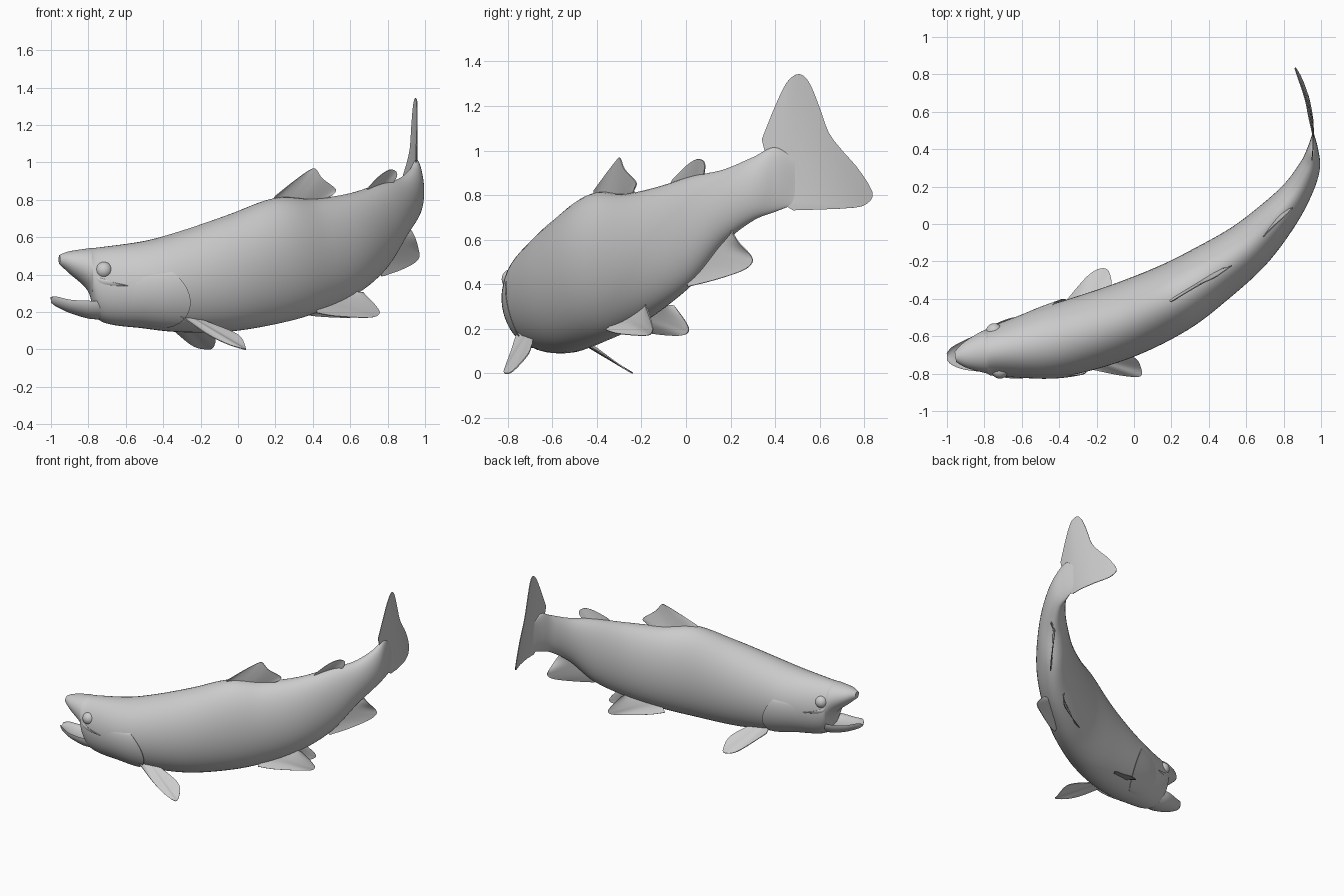
import bpy, math
from mathutils import Vector

cube = bpy.data.objects.get("Cube")
if cube:
    bpy.data.objects.remove(cube)

grey = bpy.data.materials.new("plain_grey")
grey.use_nodes = True
grey.diffuse_color = (0.6, 0.6, 0.6, 1)
grey.node_tree.nodes["Principled BSDF"].inputs["Base Color"].default_value = grey.diffuse_color


def curve_at(points, u):
    """Smooth curve through control rows, u counted in rows."""
    last = len(points) - 1
    i = min(max(int(u), 0), last - 1)
    t = u - i
    a, b, c, d = (Vector(points[min(max(k, 0), last)]) for k in (i - 1, i, i + 1, i + 2))
    return b + ((c - a) * t + (a * 2 - b * 5 + c * 4 - d) * t ** 2
                + (b * 3 - a - c * 3 + d) * t ** 3) / 2


def finish(name, verts, faces, thickness=0):
    mesh = bpy.data.meshes.new(name)
    mesh.from_pydata([tuple(v) for v in verts], [], faces)
    mesh.materials.append(grey)
    obj = bpy.data.objects.new(name, mesh)
    bpy.context.collection.objects.link(obj)
    bpy.ops.object.select_all(action="DESELECT")
    obj.select_set(True)
    bpy.context.view_layer.objects.active = obj
    if thickness:
        solid = obj.modifiers.new("thickness", "SOLIDIFY")
        solid.thickness = thickness
        solid.offset = 0
        bpy.ops.object.modifier_apply(modifier=solid.name)
    bpy.ops.object.mode_set(mode="EDIT")
    bpy.ops.mesh.select_all(action="SELECT")
    bpy.ops.mesh.normals_make_consistent(inside=False)
    bpy.ops.object.mode_set(mode="OBJECT")
    bpy.ops.object.shade_smooth_by_angle(angle=math.radians(50))


def grid_faces(rows, cols, closed=False):
    return [(r * cols + c, r * cols + (c + 1) % cols,
             (r + 1) * cols + (c + 1) % cols, (r + 1) * cols + c)
            for r in range(rows - 1) for c in range(cols if closed else cols - 1)]


def surface(stations, u, angle, lift=0.0, dish=False):
    """Point on a body whose upright sections follow the bent spine."""
    x, y, low, high, half = curve_at(stations, u)[:]
    last = len(stations) - 1
    ahead = curve_at(stations, min(u + 0.05, last)) - curve_at(stations, max(u - 0.05, 0))
    side = Vector((ahead[1], -ahead[0], 0)).normalized()
    co, si = math.cos(angle), math.sin(angle)
    if dish:
        z = high - (high - low) * (-si if si < 0 else si * 0.45)
    else:
        z = (low + high) / 2 + ((high - low) / 2 + lift) * si
    return Vector((x, y, z)) + side * (max(half, 0.002) + lift) * co


def loft(name, stations, steps, sides, dish=False):
    rows = (len(stations) - 1) * steps + 1
    verts = [surface(stations, r / steps, math.tau * c / sides, 0, dish)
             for r in range(rows) for c in range(sides)]
    caps = [tuple(range(sides)), tuple(range((rows - 1) * sides, rows * sides))]
    finish(name, verts, grid_faces(rows, sides, True) + caps)


def fin(name, root, rim, bend=None, cols=33, rows=9):
    """Thin sheet spanning a root curve and a rim curve."""
    verts = []
    for r in range(rows):
        for c in range(cols):
            s = c / (cols - 1)
            p = curve_at(root, s * (len(root) - 1)).lerp(
                curve_at(rim, s * (len(rim) - 1)), r / (rows - 1))
            verts.append(bend(p) if bend else p)
    finish(name, verts, grid_faces(rows, cols), 0.005)


# Body: spine x, spine y, underside, back, half width
body = [
    (-.955, -.71, .455, .505, .028), (-.9, -.702, .405, .525, .07),
    (-.8, -.687, .31, .54, .114), (-.74, -.68, .155, .546, .135),
    (-.5, -.642, .112, .58, .186), (-.3, -.595, .092, .635, .2),
    (-.05, -.513, .095, .72, .201), (.2, -.4, .135, .81, .188),
    (.4, -.275, .19, .805, .165), (.6, -.13, .28, .835, .138),
    (.76, .03, .41, .885, .108), (.87, .17, .585, .915, .08),
    (.937, .3, .685, .97, .058), (.955, .4, .725, 1.015, .03),
    (.958, .49, .76, .96, .002)]
loft("body", body, 8, 48)

# Lower jaw, hollow on top, gaping open below the snout
jaw = [
    (-1, -.71, .25, .28, .02), (-.97, -.708, .228, .282, .05),
    (-.9, -.702, .195, .265, .08), (-.8, -.688, .165, .26, .103),
    (-.72, -.677, .16, .26, .1)]
loft("lower_jaw", jaw, 6, 40, True)


# Raised plates on both flanks of the head
def flank_plate(name, flip, begin, end, low, high, lift):
    rows = 29
    verts = []
    for r in range(rows):
        s = r / (rows - 1)
        angle = math.radians(low + (high - low) * s)
        for c in range(rows):
            t = c / (rows - 1)
            rise = lift * t * math.sin(math.pi * s) ** 0.5 - 0.006
            u = begin + (end(s) - begin) * t
            verts.append(surface(body, u, math.pi - angle if flip else angle, rise))
    finish(name, verts, grid_faces(rows, rows), 0.004)


for flip, word in ((False, "outer"), (True, "inner")):
    flank_plate(word + "_gill_cover", flip, 3.3,
                lambda s: 4.97 - 2.1 * (s - 0.52) ** 2, -72, 16, 0.019)
    flank_plate(word + "_cheek_fold", flip, 2.3,
                lambda s: 3.6 - 0.6 * s, -1, 8, 0.011)
    # Eyes
    tilt = math.radians(25)
    spot = surface(body, 3.05, math.pi - tilt if flip else tilt, -0.022)
    bpy.ops.mesh.primitive_uv_sphere_add(segments=32, ring_count=16, radius=.045, location=spot)
    eye = bpy.context.object
    eye.name = word + "_eye"
    eye.data.materials.append(grey)
    bpy.ops.object.shade_smooth()


# Fins along the midline
def tail_bend(p):
    reach = p.y - .46
    sweep = .78 * reach ** 2 - .35 * (.9 - p.z) * reach if reach > 0 else .5 * reach ** 2
    return Vector((.958 - sweep, p.y, p.z))


fin("dorsal_fin",
    [(.18, -.41, .79), (.33, -.32, .79), (.46, -.235, .79)],
    [(.2, -.415, .82), (.3, -.355, .9), (.38, -.31, .957), (.415, -.295, .965),
     (.45, -.275, .915), (.52, -.225, .86), (.51, -.23, .83), (.47, -.235, .81)])
fin("adipose_fin",
    [(.69, -.07, .85), (.76, .03, .87), (.81, .07, .88)],
    [(.7, -.06, .87), (.76, .0, .93), (.81, .045, .96), (.84, .075, .955),
     (.85, .085, .93), (.83, .08, .89)])
fin("anal_fin",
    [(.75, .0, .42), (.84, .12, .53), (.9, .2, .65)],
    [(.77, .01, .39), (.86, .13, .42), (.94, .25, .46), (.968, .295, .495),
     (.965, .29, .53), (.95, .235, .59), (.92, .2, .65)])
fin("tail_fin",
    [(.95, .36, .97), (.95, .4, .87), (.95, .42, .77)],
    [(.95, .34, 1.05), (.95, .4, 1.2), (.95, .455, 1.31), (.95, .51, 1.343),
     (.95, .555, 1.3), (.95, .6, 1.19), (.95, .64, 1.08), (.95, .7, 1),
     (.95, .77, .92), (.95, .835, .815), (.95, .815, .765), (.95, .74, .742),
     (.95, .48, .732)], tail_bend)

# Paired fins below the belly, the second pelvic mirrored across the keel
keel, across = Vector((.5, -.2, 0)), Vector((.54, -.84, 0)).normalized()
pelvic_root = [(.42, -.33, .22), (.5, -.27, .25), (.62, -.18, .31)]
pelvic_rim = [(.42, -.36, .195), (.52, -.3, .178), (.7, -.18, .17), (.755, -.15, .19),
              (.74, -.155, .23), (.67, -.18, .305)]
for word, factor in (("outer", 0), ("inner", 2)):
    fin(word + "_pelvic_fin",
        *[[Vector(p) - across * factor * (Vector(p) - keel).dot(across) for p in edge]
          for edge in (pelvic_root, pelvic_rim)])
fin("outer_pectoral_fin",
    [(-.32, -.72, .19), (-.28, -.7, .19), (-.25, -.68, .18)],
    [(-.31, -.76, .18), (-.17, -.79, .085), (-.06, -.81, .03), (.03, -.815, .002),
     (.04, -.78, .008), (.01, -.72, .07), (-.08, -.695, .115), (-.24, -.69, .17)])
fin("inner_pectoral_fin",
    [(-.36, -.53, .17), (-.3, -.52, .17), (-.25, -.52, .17)],
    [(-.38, -.43, .135), (-.25, -.28, .025), (-.17, -.238, .002), (-.13, -.265, .015),
     (-.13, -.36, .08), (-.24, -.5, .15)])
